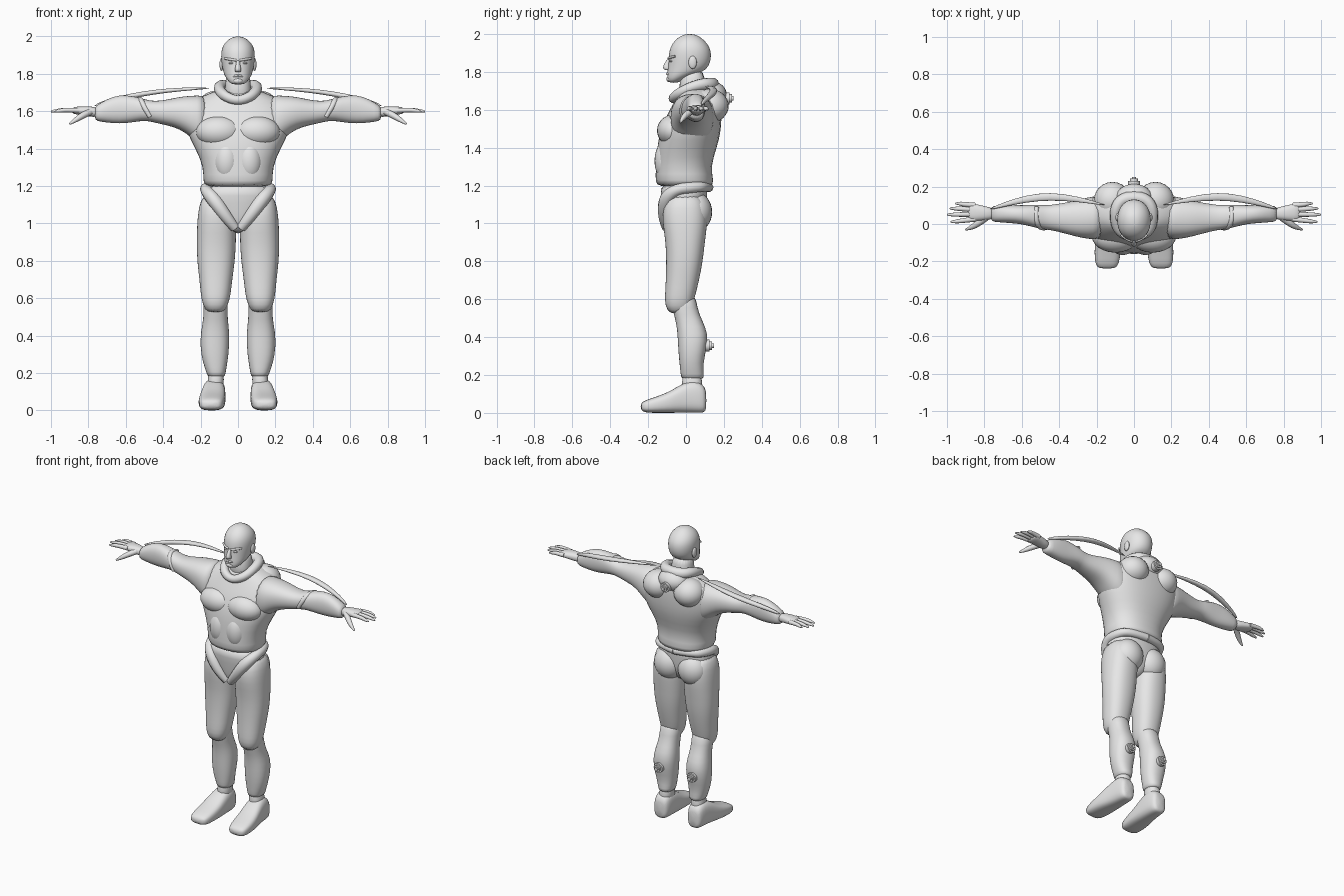
import bpy
import bmesh
from math import cos, sin, pi, copysign
from mathutils import Matrix, Vector

default = bpy.data.objects.get("Cube")
if default:
    bpy.data.objects.remove(default, do_unlink=True)

grey = bpy.data.materials.new("light grey")
grey.use_nodes = True
grey.diffuse_color = (0.8, 0.8, 0.8, 1)
grey.node_tree.nodes["Principled BSDF"].inputs["Base Color"].default_value = (0.8, 0.8, 0.8, 1)


def finish(name, mesh, mirror=False, subdivide=0):
    """Link a mesh as a smooth grey object, optionally mirrored across x."""
    obj = bpy.data.objects.new(name, mesh)
    bpy.context.scene.collection.objects.link(obj)
    mesh.materials.clear()
    mesh.materials.append(grey)
    mesh.polygons.foreach_set("use_smooth", [True] * len(mesh.polygons))
    if mirror:
        obj.modifiers.new("Mirror", "MIRROR")
    if subdivide:
        levels = obj.modifiers.new("Subdivision", "SUBSURF")
        levels.levels = levels.render_levels = subdivide
    return obj


def from_bmesh(name, bm, **options):
    bmesh.ops.recalc_face_normals(bm, faces=bm.faces)
    mesh = bpy.data.meshes.new(name)
    bm.to_mesh(mesh)
    bm.free()
    return finish(name, mesh, **options)


def loft(name, axis, rows, mirror=False, power=2.3, sides=20):
    """Skin rounded sections; each row is position, low/high across, low/high up."""
    bm = bmesh.new()
    rings = []
    for t, a0, a1, b0, b1 in rows:
        ring = []
        for i in range(sides):
            c, s = cos(2 * pi * i / sides), sin(2 * pi * i / sides)
            u = copysign(abs(c) ** (2 / power), c)
            v = copysign(abs(s) ** (2 / power), s)
            a = (a0 + a1 + (a1 - a0) * u) / 2
            b = (b0 + b1 + (b1 - b0) * v) / 2
            point = {"x": (t, a, b), "y": (a, t, b), "z": (a, b, t)}[axis]
            ring.append(bm.verts.new(point))
        rings.append(ring)
    for low, high in zip(rings, rings[1:]):
        for i in range(sides):
            j = (i + 1) % sides
            bm.faces.new((low[i], low[j], high[j], high[i]))
    bm.faces.new(rings[0])
    bm.faces.new(rings[-1])
    return from_bmesh(name, bm, mirror=mirror, subdivide=1)


def centred(name, rows, **options):
    """Vertical loft that is symmetric in x: rows are height, half width, front, back."""
    return loft(name, "z", [(z, -w, w, f, b) for z, w, f, b in rows], **options)


def ellipsoid(name, centre, radii, mirror=True):
    bm = bmesh.new()
    place = Matrix.Translation(centre) @ Matrix.Diagonal((*radii, 1))
    bmesh.ops.create_uvsphere(bm, u_segments=24, v_segments=16, radius=1, matrix=place)
    return from_bmesh(name, bm, mirror=mirror)


def tube(name, points, mirror=True, cyclic=False):
    """Round tube through points given as x, y, z, radius."""
    curve = bpy.data.curves.new(name, "CURVE")
    curve.dimensions = "3D"
    curve.bevel_depth = 1
    curve.bevel_resolution = 3
    curve.use_fill_caps = True
    spline = curve.splines.new("NURBS")
    spline.points.add(len(points) - 1)
    for p, (x, y, z, r) in zip(spline.points, points):
        p.co = (x, y, z, 1)
        p.radius = r
    spline.order_u = 3
    spline.resolution_u = 6
    spline.use_endpoint_u = not cyclic
    spline.use_cyclic_u = cyclic
    helper = bpy.data.objects.new(name + " path", curve)
    bpy.context.scene.collection.objects.link(helper)
    graph = bpy.context.evaluated_depsgraph_get()
    mesh = bpy.data.meshes.new_from_object(helper.evaluated_get(graph))
    bpy.data.objects.remove(helper, do_unlink=True)
    return finish(name, mesh, mirror=mirror)


def plug(name, centre, mirror):
    """Stepped round socket facing backwards."""
    bm = bmesh.new()
    for radius, depth, shift in ((0.032, 0.03, 0), (0.022, 0.03, 0.012), (0.012, 0.03, 0.022)):
        place = Matrix.Translation(Vector(centre) + Vector((0, shift, 0))) @ Matrix.Rotation(pi / 2, 4, "X")
        bmesh.ops.create_cone(bm, cap_ends=True, segments=16, radius1=radius,
                              radius2=radius, depth=depth, matrix=place)
    obj = from_bmesh(name, bm, mirror=mirror)
    bpy.ops.object.select_all(action="DESELECT")
    obj.select_set(True)
    bpy.context.view_layer.objects.active = obj
    bpy.ops.object.shade_smooth_by_angle()


# Jacket, with chest and shoulder blades
centred("jacket", [
    (1.19, .175, -.15, .14), (1.22, .19, -.165, .15), (1.3, .185, -.16, .13),
    (1.4, .23, -.155, .165), (1.48, .275, -.14, .185), (1.56, .29, -.11, .19),
    (1.63, .27, -.07, .19), (1.685, .19, -.04, .18), (1.72, .09, -.02, .13)])
ellipsoid("chest", (.1, -.065, 1.49), (.125, .088, .085))
ellipsoid("shoulder_blades", (.115, .125, 1.62), (.1, .1, .09))
ellipsoid("abdomen", (.06, -.1, 1.33), (.07, .066, .11))

# Hood and collar
tube("collar", [(0, -.075, 1.65, .025), (.09, -.04, 1.69, .028), (.105, .07, 1.735, .03),
                (.06, .14, 1.735, .035), (-.06, .14, 1.735, .035),
                (-.105, .07, 1.735, .03), (-.09, -.04, 1.69, .028)], mirror=False, cyclic=True)
ellipsoid("hood", (0, .135, 1.68), (.1, .08, .07), mirror=False)
plug("back_plug", (0, .215, 1.66), False)

# Head and neck
centred("neck", [(1.64, .08, -.04, .11), (1.72, .068, -.035, .1), (1.82, .068, -.03, .1)])
centred("head", [
    (1.742, .03, -.09, -.04), (1.757, .05, -.1, -.02), (1.785, .07, -.1, .05),
    (1.81, .08, -.098, .11), (1.85, .088, -.093, .13), (1.89, .092, -.092, .135),
    (1.93, .09, -.085, .128), (1.965, .073, -.062, .1), (1.988, .046, -.032, .07),
    (2.0, .018, -.002, .04)], power=2.1)
centred("nose", [(1.808, .015, -.108, -.08), (1.818, .02, -.128, -.08),
                 (1.845, .012, -.114, -.08), (1.875, .01, -.095, -.08)], sides=10)
tube("brow", [(.008, -.092, 1.872, .006), (.035, -.09, 1.876, .008), (.07, -.058, 1.882, .006)])
ellipsoid("eyes", (.034, -.076, 1.857), (.016, .012, .007))
tube("lips", [(0, -.1, 1.79, .007), (.02, -.096, 1.789, .006), (.032, -.084, 1.785, .003)])
ellipsoid("chin", (0, -.088, 1.762), (.026, .016, .016), mirror=False)
ellipsoid("ears", (.088, .035, 1.85), (.011, .022, .034))

# Sleeves with elbow fold and cuff
loft("sleeves", "x", [
    (.16, -.08, .15, 1.4, 1.69), (.22, -.085, .15, 1.43, 1.685), (.28, -.075, .135, 1.485, 1.682),
    (.34, -.06, .12, 1.515, 1.672), (.41, -.04, .107, 1.53, 1.656), (.47, -.03, .1, 1.545, 1.655),
    (.51, -.025, .105, 1.55, 1.67), (.6, 0, .1, 1.533, 1.69), (.67, .005, .103, 1.535, 1.68),
    (.73, .01, .1, 1.543, 1.648), (.77, .012, .095, 1.55, 1.625)], mirror=True)
tube("elbow_folds", [(.47, -.02, 1.57, .012), (.5, -.025, 1.62, .016),
                     (.53, .03, 1.675, .015), (.52, .09, 1.65, .012)])

# Tapering straps running from the shoulders to the forearms
loft("arm_straps", "x", [
    (.145, .097, .102, 1.72, 1.727), (.3, .118, .15, 1.708, 1.728), (.45, .128, .172, 1.69, 1.716),
    (.58, .115, .155, 1.665, 1.695), (.7, .09, .115, 1.64, 1.665), (.77, .075, .085, 1.62, 1.635)],
    mirror=True, sides=12)

# Hands
loft("palms", "x", [(.74, .025, .085, 1.565, 1.62), (.8, .02, .095, 1.572, 1.628),
                    (.86, .015, .112, 1.582, 1.626), (.89, .02, .108, 1.588, 1.618)], mirror=True)
for finger, base, tip, reach in (("little", .1, .11, .955), ("ring", .077, .083, .985),
                                 ("middle", .052, .05, 1), ("index", .026, .012, .98)):
    tube(finger + "_fingers", [(.85, base, 1.604, .014), (.91, (base + tip) / 2, 1.608, .013),
                               (reach - .02, tip, 1.602, .01), (reach, tip, 1.598, .004)])
tube("thumbs", [(.79, .035, 1.597, .018), (.83, .005, 1.578, .018),
                (.87, -.02, 1.552, .013), (.9, -.03, 1.532, .005)])

# Pelvis, buttocks and the raised folds that sweep down to the crotch
centred("pelvis", [(.945, .02, -.09, .03), (1, .08, -.115, .09), (1.07, .175, -.125, .11),
                   (1.15, .192, -.135, .11), (1.22, .18, -.14, .125)])
ellipsoid("buttocks", (.09, .05, 1.06), (.1, .088, .105))
tube("hip_folds", [(.015, -.1, .975, .025), (.06, -.118, 1.03, .033), (.13, -.108, 1.13, .04),
                   (.175, -.055, 1.18, .03), (.172, .03, 1.19, .03), (.13, .105, 1.195, .025),
                   (0, .12, 1.19, .025)])

# Trousers, ending over the knees
loft("thighs", "z", [
    (1.16, .06, .19, -.09, .08), (1.08, .02, .212, -.125, .11), (1, .008, .22, -.125, .115),
    (.9, .01, .222, -.108, .1), (.8, .015, .22, -.105, .09), (.7, .03, .207, -.107, .07),
    (.62, .038, .2, -.112, .05), (.565, .052, .19, -.112, .035), (.52, .075, .165, -.085, .01)],
    mirror=True)

# Lower legs with calf plugs
loft("calves", "z", [
    (.64, .05, .185, -.08, .05), (.55, .055, .185, -.075, .06), (.49, .055, .185, -.055, .085),
    (.42, .045, .2, -.045, .118), (.34, .046, .203, -.042, .11), (.26, .055, .19, -.035, .09),
    (.2, .066, .168, -.028, .095), (.175, .07, .162, -.025, .095)], mirror=True)
plug("calf_plugs", (.125, .11, .355), True)

# Shoes
loft("ankles", "z", [(.24, .078, .155, -.015, .075), (.17, .075, .16, -.02, .085),
                     (.08, .075, .175, -.03, .095)], mirror=True)
loft("shoes", "y", [
    (-.24, .1, .19, .015, .05), (-.215, .08, .208, 0, .068), (-.15, .07, .213, 0, .088),
    (-.08, .066, .207, 0, .115), (-.015, .066, .193, 0, .16), (.05, .068, .185, 0, .175),
    (.09, .075, .178, 0, .15), (.108, .09, .165, .01, .12)], mirror=True, power=2.9)
